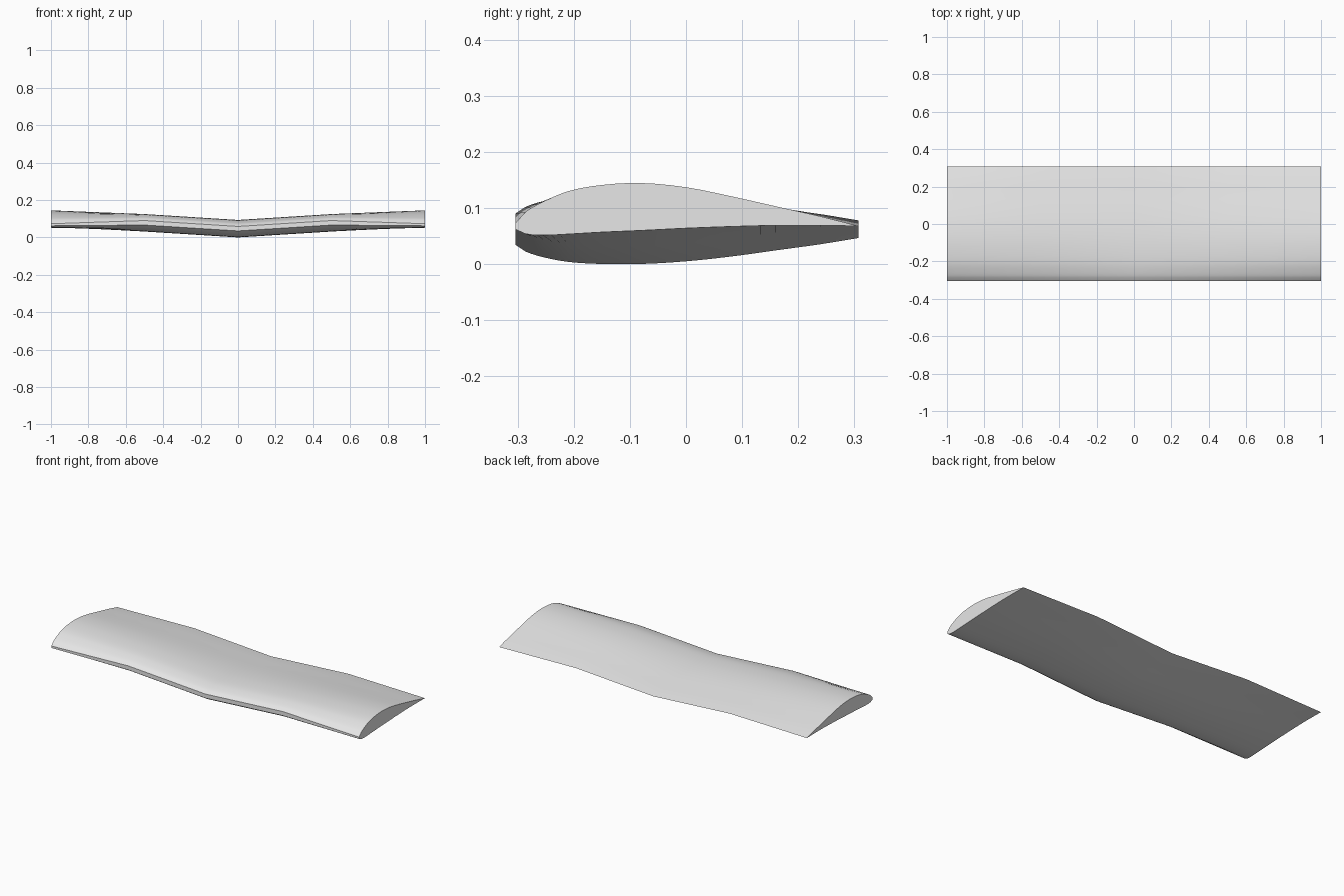
import bpy
import bmesh
import math

cube = bpy.data.objects.get("Cube")
if cube:
    bpy.data.objects.remove(cube, do_unlink=True)

# Plain grey material
grey = bpy.data.materials.new("light_grey")
grey.use_nodes = True
colour = (0.8, 0.8, 0.8, 1)
grey.diffuse_color = colour
grey.node_tree.nodes["Principled BSDF"].inputs["Base Color"].default_value = colour

# Chord stations from the blunt nose to the sharp trailing edge
CHORD = [-.304, -.286, -.255, -.21, -.15, -.08, 0, .08, .16, .24, .307]
# Symmetric inner section: half thickness
HALF = [.012, .024, .034, .0425, .0462, .0462, .0415, .033, .022, .011, 0]
# Cambered tip section: upper and lower heights
TIP_UP = [.073, .093, .111, .130, .141, .1445, .137, .121, .103, .085, .068]
TIP_LOW = [.062, .054, .0515, .0535, .057, .060, .064, .067, .069, .069, .068]


def refine(values, steps=3):
    """Smooth a row of values, keeping the nose segment straight."""
    out = [values[0]]
    for i in range(1, len(values) - 1):
        p1, p2 = values[i], values[i + 1]
        p0 = values[i - 1]
        p3 = values[i + 2] if i + 2 < len(values) else 2 * p2 - p1
        y1, y2 = CHORD[i], CHORD[i + 1]
        y0 = CHORD[i - 1]
        y3 = CHORD[i + 2] if i + 2 < len(values) else 2 * y2 - y1
        m1 = (p2 - p0) / (y2 - y0) * (y2 - y1)
        m2 = (p3 - p1) / (y3 - y1) * (y2 - y1)
        for k in range(steps):
            t = k / steps
            u = 1 - t
            out.append(p1 * u * u * (1 + 2 * t) + m1 * t * u * u
                       + p2 * t * t * (3 - 2 * t) - m2 * t * t * u)
    return out + [values[-1]]


def spread(steps=3):
    """Chord positions that match the refined rows."""
    out = [CHORD[0]]
    for a, b in zip(CHORD[1:], CHORD[2:]):
        out += [a + (b - a) * k / steps for k in range(steps)]
    return out + [CHORD[-1]]


def inner(height):
    return ([height + h for h in HALF], [height - h for h in HALF])


# Span sections: root, dihedral break and tip, mirrored to both sides
root, middle, tip = inner(.0465), inner(.078), (TIP_UP, TIP_LOW)
sections = [(-1, tip), (-.5, middle), (0, root), (.5, middle), (1, tip)]

bm = bmesh.new()
ys = spread()
rings = []
for x, (up, low) in sections:
    top = [bm.verts.new((x, y, z)) for y, z in zip(ys, refine(up))]
    bottom = [bm.verts.new((x, y, z)) for y, z in zip(ys, refine(low))][:-1]
    rings.append(top + bottom[::-1])

# Skin between sections
n = len(rings[0])
for a, b in zip(rings, rings[1:]):
    for i in range(n):
        j = (i + 1) % n
        bm.faces.new((a[i], a[j], b[j], b[i]))

# Flat wing tips, filled in strips from nose to trailing edge
for ring in (rings[0], rings[-1]):
    for i in range(len(ys) - 1):
        corners = [ring[i], ring[i + 1], ring[-2 - i], ring[-1 - i]]
        bm.faces.new(list(dict.fromkeys(corners)))

# Drop unused loose vertices and face outwards
bmesh.ops.delete(bm, geom=[v for v in bm.verts if not v.link_faces], context="VERTS")
bmesh.ops.recalc_face_normals(bm, faces=bm.faces)
mesh = bpy.data.meshes.new("wing")
bm.to_mesh(mesh)
bm.free()
mesh.materials.append(grey)
wing = bpy.data.objects.new("wing", mesh)
bpy.context.collection.objects.link(wing)

# Smooth skin with crisp nose, trailing edge and tips
bpy.ops.object.select_all(action="DESELECT")
wing.select_set(True)
bpy.context.view_layer.objects.active = wing
bpy.ops.object.shade_smooth_by_angle(angle=math.radians(30))
